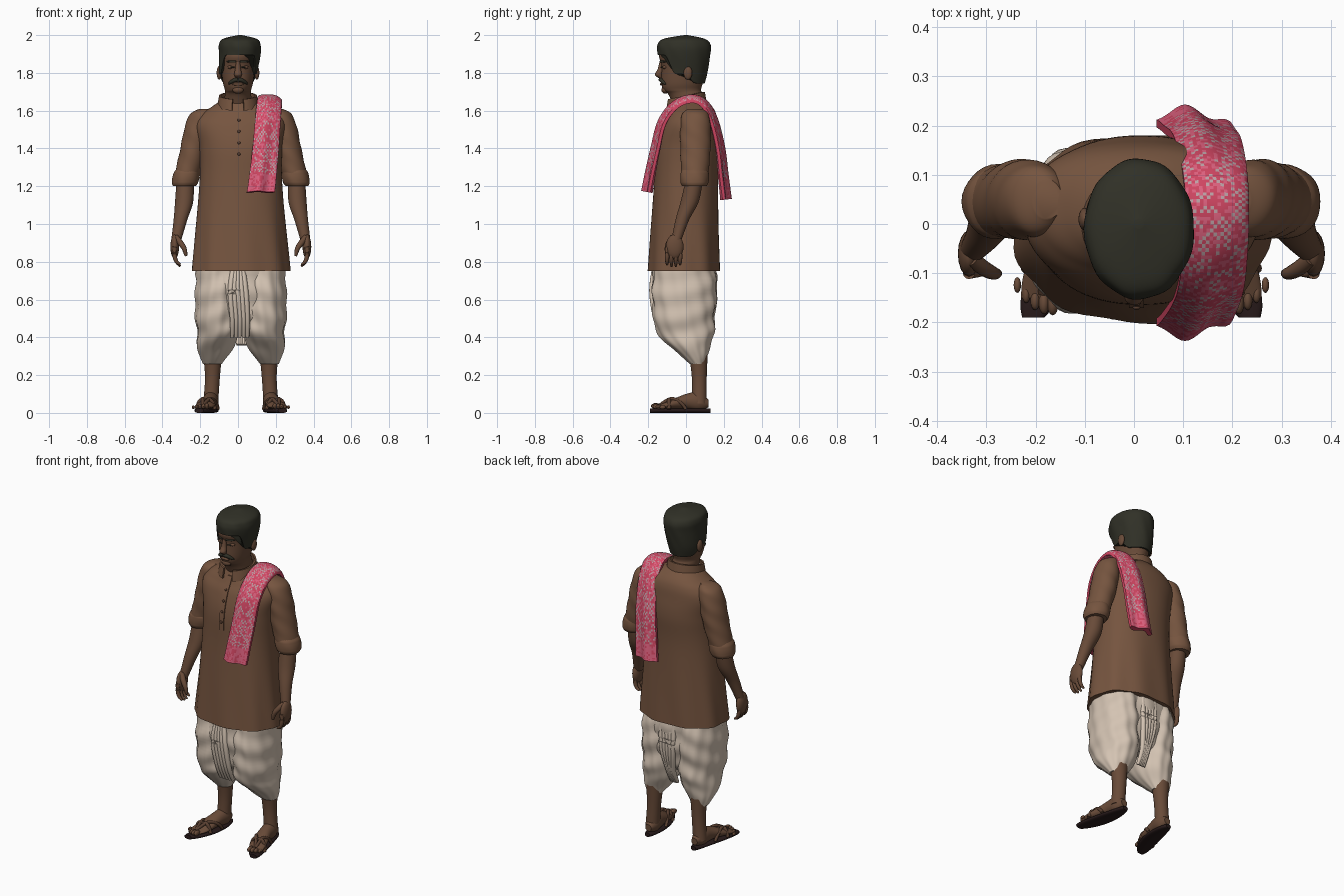
import bpy, bmesh, math, random
from math import sin, cos, pi, tau
from mathutils import Vector, Matrix

random.seed(4)
cube = bpy.data.objects.get("Cube")
if cube:
    bpy.data.objects.remove(cube)
MID = .015
parts = []


def material(name, *rgb):
    mat = bpy.data.materials.new(name)
    mat.use_nodes = True
    mat.diffuse_color = (*rgb, 1)
    mat.node_tree.nodes["Principled BSDF"].inputs["Base Color"].default_value = (*rgb, 1)
    return mat


SKIN = material("brown skin", .14, .07, .04)
CLOTH = material("brown cotton", .18, .09, .05)
CREAM = material("cream cotton", .66, .55, .45)
HAIR = material("black hair", .03, .03, .02)
SOLE = material("dark sole", .02, .01, .01)
STRAP = material("strap leather", .1, .05, .03)
PINK = material("red pink weave", .62, .06, .12)
ROSE = material("rose weave", .72, .12, .21)
GREY = material("pale weave", .5, .36, .38)


def spline(rows, steps=8):
    """Catmull-Rom resampling of a table of rows."""
    out = []
    last = len(rows) - 1
    for i in range(last):
        near = [rows[min(max(i + j, 0), last)] for j in (-1, 0, 1, 2)]
        for s in range(steps):
            t = s / steps
            out.append([b + t / 2 * (c - a + t * (2*a - 5*b + 4*c - d + t * (3*b - a - 3*c + d)))
                        for a, b, c, d in zip(*near)])
    return out + [list(rows[last])]


def finish(name, bm, mats):
    bmesh.ops.recalc_face_normals(bm, faces=bm.faces)
    mesh = bpy.data.meshes.new(name)
    bm.to_mesh(mesh)
    bm.free()
    for mat in mats:
        mesh.materials.append(mat)
    ob = bpy.data.objects.new(name, mesh)
    bpy.context.collection.objects.link(ob)
    parts.append(ob)


def build(name, rings, mats, rule=None):
    """Skin a list of closed rings; rule(row, column) picks the colour."""
    bm = bmesh.new()
    verts = [[bm.verts.new(p) for p in ring] for ring in rings]
    for i, (low, high) in enumerate(zip(verts, verts[1:])):
        for j in range(len(low)):
            face = bm.faces.new((low[j - 1], low[j], high[j], high[j - 1]))
            face.material_index = rule(i, j) if rule else 0
    bm.faces.new(verts[0])
    bm.faces.new(verts[-1])
    finish(name, bm, mats)


def power(value, p):
    return math.copysign(abs(value) ** p, value)


def loft(name, rows, mat, n=32, p=1, wave=None, along_y=False):
    """Rows are x, y, z and one or two radii; rings lie flat, or upright with along_y."""
    rings = []
    for x, y, z, *radii in spline(rows):
        ring = []
        for j in range(n):
            a = tau * j / n
            w = wave(a, z) if wave else 1
            u, v = radii[0] * w * power(cos(a), p), radii[-1] * w * power(sin(a), p)
            ring.append((x + u, y, z + v) if along_y else (x + u, y + v, z))
        rings.append(ring)
    build(name, rings, [mat])


def sweep(name, points, radius, mat, taper=0, n=12):
    """Round tube through the points, thinning towards its end."""
    points = [Vector(p) for p in spline(points)]
    last = len(points) - 1
    rings = []
    for i, centre in enumerate(points):
        turn = (points[min(i + 1, last)] - points[max(i - 1, 0)]).to_track_quat('Z', 'Y')
        r = radius * (1 - taper * (i / last) ** 3)
        rings.append([centre + turn @ Vector((r * cos(tau * j / n), r * sin(tau * j / n), 0)) for j in range(n)])
    build(name, rings, [mat])


def ball(name, centre, radii, mat):
    bm = bmesh.new()
    bmesh.ops.create_uvsphere(bm, u_segments=16, v_segments=12, radius=1,
                              matrix=Matrix.Translation(centre) @ Matrix.Diagonal((*radii, 1)))
    finish(name, bm, [mat])


def section(rows, z):
    """Row of a table at height z."""
    for a, b in zip(rows, rows[1:]):
        if z <= b[2]:
            t = (z - a[2]) / (b[2] - a[2])
            return [u + (v - u) * t for u, v in zip(a, b)]
    return rows[-1]


def front(rows, x, z):
    """Depth of the front surface of a table at x and z."""
    cx, cy, height, rx, ry = section(rows, z)
    return cy - ry * math.sqrt(max(0, 1 - ((x - cx) / rx) ** 2))


def ramp(a, b, value):
    t = min(max((value - a) / (b - a), 0), 1)
    return t * t * (3 - 2 * t)


# Tunic body, placket, buttons and stand collar
tunic = [(MID, -.01, .75, .26, .19), (MID, 0, 1.2, .22, .17), (MID, .01, 1.4, .22, .17),
         (MID, .02, 1.52, .24, .15), (MID, .03, 1.58, .21, .13), (.01, .03, 1.62, .15, .11),
         (0, .02, 1.66, .08, .08)]
loft("tunic", tunic, CLOTH, n=72, p=.9,
     wave=lambda a, z: 1 + .02 * (1 - ramp(.75, 1.25, z)) * sin(9 * a + 3 * z))
tunic = spline(tunic)
rings = []
for i in range(16):
    z = 1.32 + .02 * i
    y = front(tunic, 0, z)
    rings.append([(x, y + d, z) for x, d in ((-.01, .01), (-.01, -.006), (.02, -.006), (.02, .01))])
build("placket", rings, [CLOTH])
for i in range(4):
    z = 1.37 + .06 * i
    ball("button", (.005, front(tunic, 0, z) - .007, z), (.008, .005, .008), STRAP)
rings = []
for i in range(41):
    a = .3 + (tau - .6) * i / 40
    rings.append([(r * sin(a), -r * cos(a), z - .02 * cos(a))
                  for r, z in ((.11, 1.62), (.1, 1.68), (.09, 1.68), (.1, 1.62))])
build("collar", rings, [CLOTH])

# Neck, head and face
head = [(0, .03, 1.58, .08), (0, 0, 1.68, .07, .09), (0, -.02, 1.71, .07, .1), (0, -.02, 1.75, .08, .11),
        (0, -.01, 1.84, .09, .12), (0, -.01, 1.9, .09, .13), (0, 0, 1.97, .06, .08)]
head = [(*row[:4], row[-1]) for row in head]
loft("head", head, SKIN, n=40)
head = spline(head)
loft("nose", [(0, -.13, 1.86, .01), (0, -.135, 1.82, .015), (0, -.145, 1.79, .02), (0, -.13, 1.77, .01)], SKIN)
ball("lower_lip", (0, front(head, 0, 1.74), 1.74), (.03, .008, .008), SKIN)
ball("chin", (0, -.11, 1.71), (.03, .02, .02), SKIN)
for s, side in ((-1, "right"), (1, "left")):
    def on_face(xs, z, droop=0, lift=0):
        return [(s * x, front(head, x, z - droop * x * x) - lift, z - droop * x * x) for x in xs]

    sweep(side + "_moustache", on_face((0, .02, .04, .05), 1.765, droop=10, lift=.004), .011, HAIR, taper=.8)
    sweep(side + "_eyebrow", on_face((.01, .04, .06), 1.86), .006, HAIR, taper=.6)
    ball(side + "_eyelid", (s * .035, -.11, 1.83), (.02, .015, .01), SKIN)
    sweep(side + "_lash_line", on_face((.02, .035, .05), 1.83, lift=.005), .003, HAIR)
    ball(side + "_ear", (s * .1, .01, 1.8), (.013, .023, .036), SKIN)

# Hair cap running from a curved hairline to the crown
crown = spline([(0, -.02, 1.72, .085, .112), (0, -.01, 1.8, .1, .123), (.01, -.01, 1.9, .11, .14),
                (.01, -.01, 1.95, .11, .14), (.01, -.01, 1.98, .09, .11), (.01, 0, 2, .01, .01)])
rings = []
for i in range(-1, 31):
    t = sin(max(i, 0) / 30 * pi / 2)
    ring = []
    for j in range(64):
        a = tau * j / 64
        ahead = -sin(a)
        low = 1.745 + .05 * ramp(-.6, 0, ahead) + .1 * ramp(.4, .75, ahead)
        z = low + (2 - low) * t
        x, y, height, rx, ry = section(crown, z)
        w = .93 if i < 0 else 1 + .012 * sin(9 * a + 25 * z) * sin(pi * t)
        ring.append((x + rx * w * cos(a), y + ry * w * sin(a), z))
    rings.append(ring)
build("hair", rings, [HAIR])


# Draped lower garment
def drape(a, z):
    return 1 + .03 * sin(48 * z + 3 * cos(a + .6)) + .02 * sin(11 * a + 14 * z)


loft("waist_wrap", [(MID, -.01, .85, .23, .16), (MID, -.01, .65, .23, .17), (MID, -.01, .5, .2, .14),
                    (MID, 0, .44, .1, .09)], CREAM, n=64, wave=drape)
for i in range(5):
    x = -.04 + .02 * i
    sweep("front_pleat", [(x / 2, -.16, .79), (x, -.18, .65), (x + .01, -.16, .5), (x + .01, -.12, .4)],
          .015, CREAM, taper=.4)
    sweep("back_pleat", [(x + .02, .14, .79), (x + .02, .15, .6), (x / 2 + .02, .12, .45),
                         (x / 2 + .02, .08, .36)], .015, CREAM, taper=.4)

# Shared shape of the sandal: 0 at the heel, 1 at the toes
HEEL, TOE = .13, -.19


def foot_x(y):
    t = (HEEL - y) / (HEEL - TOE)
    return .155 + .065 * t * t


# Limbs and feet for both sides
for s, side in ((-1, "right"), (1, "left")):
    def mirrored(*rows):
        return [(MID + s * x, *rest) for x, *rest in rows]

    loft(side + "_drape", mirrored((.12, -.01, .8, .11, .15), (.12, -.01, .65, .12, .17), (.12, -.01, .5, .12, .16),
                                   (.12, 0, .42, .11, .15), (.14, .03, .33, .09, .09), (.15, .06, .26, .05, .04)),
         CREAM, n=64, wave=lambda a, z: drape(a if s > 0 else pi - a, z))
    loft(side + "_leg", mirrored((.15, .06, .4, .06), (.15, .07, .2, .04), (.16, .07, .05, .04)), SKIN)

    # Foot, toes and sandal
    foot = ((.12, .05, .02, .02), (.07, .06, .04, .05), (0, .06, .04, .04), (-.1, .04, .05, .02), (-.15, .03, .04, .01))
    loft(side + "_foot", mirrored(*[(foot_x(y), y, *rest) for y, *rest in foot]), SKIN, along_y=True)
    for i in range(5):
        r = .016 - .0015 * i
        place = mirrored((.18 + .018 * i, -.16 + .003 * i * (i - 1), .02 + r))[0]
        ball(side + "_toe", place, (r * .75, r * 1.6, r), SKIN)
    sole = []
    for i in range(17):
        t = i / 16
        y = HEEL + (TOE - HEEL) * t
        sole.append((foot_x(y), y, .012, (.042 + .015 * t) * sin(pi * (.03 + .94 * t)) ** .4, .012))
    loft(side + "_sole", mirrored(*sole), SOLE, p=.75, along_y=True)
    for edge in (-1, 1):
        sweep(side + "_strap", mirrored(*[(foot_x(y) + edge * out, y, z) for out, y, z in (
            (0, -.14, .04), (.02, -.08, .075), (.04, -.03, .055), (.045, 0, .02))]), .009, STRAP)
        sweep(side + "_cross_strap", mirrored(*[(foot_x(-.09) + edge * out, -.09, z) for out, z in (
            (0, .07), (.03, .065), (.05, .02))]), .01, STRAP)

    # Sleeve with rolled cuff
    loft(side + "_sleeve", mirrored((.19, .05, 1.61, .03, .04), (.21, .05, 1.58, .06, .07), (.23, .05, 1.5, .07, .08),
                                    (.25, .05, 1.4, .07, .08), (.29, .045, 1.24, .065, .07)), CLOTH,
         wave=lambda a, z: 1 + .02 * sin(60 * z + 3 * a))
    cuff = []
    for i in range(7):
        r = .06 + .012 * sin(pi * i / 6) ** .5
        cuff.append((.283 + .0025 * i, .045, 1.29 - .015 * i, r, r + .004))
    loft(side + "_cuff", mirrored(*cuff), CLOTH, wave=lambda a, z: 1 + .015 * sin(5 * a + 40 * z))

    # Forearm, hand and fingers
    loft(side + "_forearm", mirrored((.295, .045, 1.24, .045), (.3, .02, 1.12, .048), (.32, -.02, 1.02, .036, ),
                                     (.345, -.055, .9, .025)), SKIN)
    ball(side + "_palm", mirrored((.35, -.06, .88))[0], (.023, .047, .065), SKIN)
    for i in range(4):
        y = -.1 + .023 * i
        tip = .77 + .01 * abs(i - 1.5)
        sweep(side + "_finger", mirrored((.35, y, .88), (.35, y, .83), (.34, y, .8), (.32, y, tip)),
              .012, SKIN, taper=.6)
    sweep(side + "_thumb", mirrored((.345, -.07, .93), (.32, -.09, .9), (.3, -.1, .87), (.29, -.1, .83)),
          .016, SKIN, taper=.6)

# Woven shoulder cloth, folded lengthwise
path = spline([(-.21, 1.17), (-.19, 1.28), (-.165, 1.4), (-.13, 1.54), (-.06, 1.635), (.03, 1.67), (.1, 1.64),
               (.15, 1.55), (.185, 1.4), (.2, 1.26), (.215, 1.13)], 13)
COLUMNS = 18
last = len(path) - 1
rings = []
for i, (y, z) in enumerate(path):
    before, after = path[max(i - 1, 0)], path[min(i + 1, last)]
    outward = Vector((0, before[1] - after[1], after[0] - before[0])).normalized()
    loose = abs(2 * i / last - 1)
    sheets = []
    for thick in (.016, -.016):
        sheet = []
        for j in range(COLUMNS + 1):
            u = 2 * j / COLUMNS - 1
            fold = .012 * loose * cos(4.5 * u + 1) - .022 * max(u, 0) ** 2 + thick * (1 - u ** 6 / 2)
            x = .17 - .05 * loose ** 1.5 + u * (.064 + .01 * loose)
            sheet.append(Vector((x, y, z)) + outward * fold)
        sheets.append(sheet)
    rings.append(sheets[0] + sheets[1][::-1])


def weave(i, j):
    column = j % (COLUMNS + 1)
    if column == 0:
        return 0
    if min(i, last - i) < 11:
        return int(random.random() < .75)
    patch = .45 + .3 * sin(i * .35) * cos(column * .6)
    if (i + column) % 2 and random.random() < patch:
        return 2
    return int(random.random() < .35)


build("shoulder_cloth", rings, [PINK, ROSE, GREY], weave)

# Smooth shading with sharp edges kept
bpy.ops.object.select_all(action='DESELECT')
for ob in parts:
    ob.select_set(True)
bpy.context.view_layer.objects.active = parts[0]
bpy.ops.object.shade_smooth_by_angle(angle=math.radians(45))
